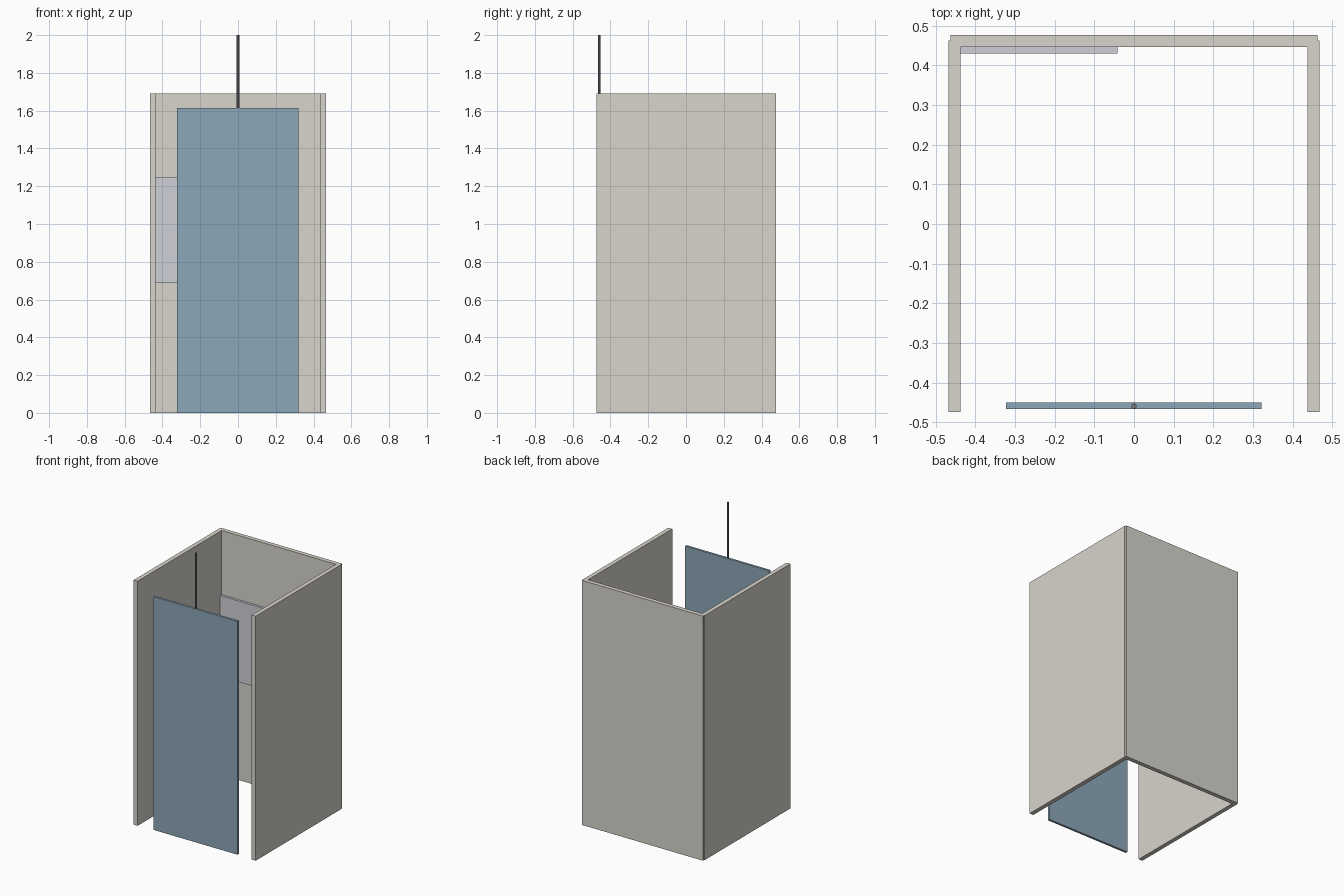
import bpy

if "Cube" in bpy.data.objects:
    bpy.data.objects.remove(bpy.data.objects["Cube"])


def material(name, color):
    m = bpy.data.materials.new(name)
    m.diffuse_color = (*color, 1)
    m.use_nodes = True
    m.node_tree.nodes["Principled BSDF"].inputs["Base Color"].default_value = m.diffuse_color
    return m


def box(name, x, y, z, mat):
    bpy.ops.mesh.primitive_cube_add(size=1, location=[sum(r) / 2 for r in (x, y, z)])
    o = bpy.context.object
    o.name = name
    o.scale = [r[1] - r[0] for r in (x, y, z)]
    bpy.ops.object.transform_apply(location=False, rotation=False, scale=True)
    o.data.materials.append(mat)
    return o


wall_mat = material("warm_grey", (0.68, 0.66, 0.60))
door_mat = material("blue_grey", (0.27, 0.39, 0.48))
panel_mat = material("pale_blue_grey", (0.62, 0.64, 0.69))
rod_mat = material("dark_grey", (0.2, 0.2, 0.22))

H = 1.692

# Two side walls, slightly proud of the back wall
for side, s in (("left", -1), ("right", 1)):
    x = sorted((s * 0.437, s * 0.467))
    box(side + "_wall", x, (-0.474, 0.462), (0, H), wall_mat)

# Back wall
box("back_wall", (-0.463, 0.463), (0.446, 0.476), (0, H), wall_mat)

# Panel on the inside of the back wall
box("back_panel", (-0.437, -0.042), (0.430, 0.446), (0.688, 1.248), panel_mat)

# Front door, free-standing between the side walls
box("door", (-0.322, 0.321), (-0.466, -0.450), (0, 1.614), door_mat)

# Thin rod from which the door hangs
bpy.ops.mesh.primitive_cylinder_add(vertices=8, radius=0.007, depth=2 - 1.614,
                                    location=(0, -0.459, (2 + 1.614) / 2))
rod = bpy.context.object
rod.name = "hanging_rod"
rod.data.materials.append(rod_mat)
bpy.ops.object.shade_smooth_by_angle()
